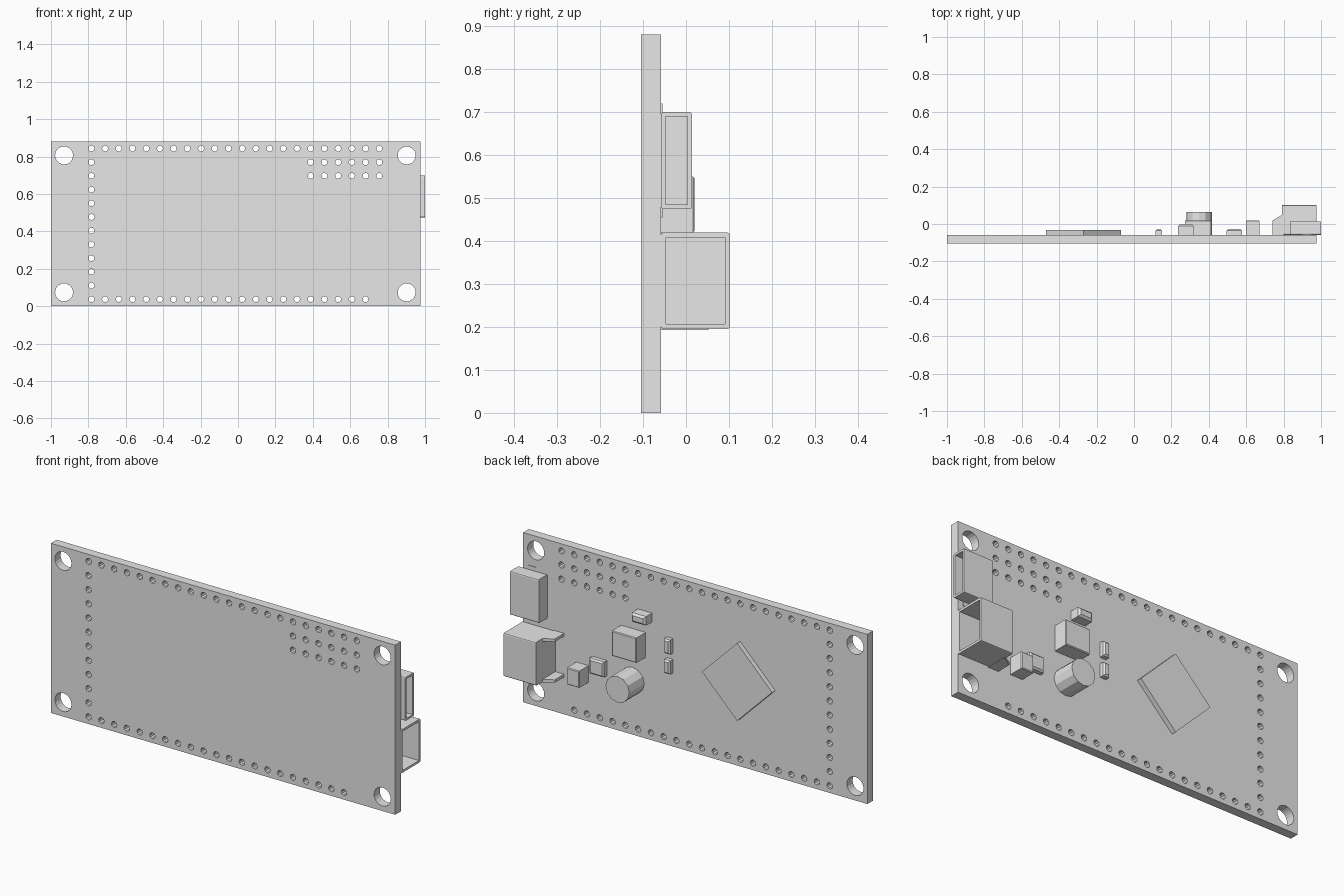
import bpy, bmesh, math
from mathutils import Matrix, Vector

if "Cube" in bpy.data.objects:
    bpy.data.objects.remove(bpy.data.objects["Cube"], do_unlink=True)

BACK = -0.058          # y of the component side of the board

grey = bpy.data.materials.new("plain_grey")
grey.use_nodes = True
grey.diffuse_color = (0.8, 0.8, 0.8, 1)
grey.node_tree.nodes["Principled BSDF"].inputs["Base Color"].default_value = (0.8, 0.8, 0.8, 1)


def finish(name, bm):
    bmesh.ops.recalc_face_normals(bm, faces=bm.faces)
    mesh = bpy.data.meshes.new(name)
    bm.to_mesh(mesh)
    bm.free()
    mesh.materials.append(grey)
    obj = bpy.data.objects.new(name, mesh)
    bpy.context.collection.objects.link(obj)


def box_mesh(x0, x1, y1, z0, z1):
    """Box standing on the component side of the board."""
    bm = bmesh.new()
    size = (x1 - x0, y1 - BACK, z1 - z0, 1)
    mid = Vector((x0 + x1, BACK + y1, z0 + z1)) / 2
    bmesh.ops.create_cube(bm, size=1, matrix=Matrix.Translation(mid) @ Matrix.Diagonal(size))
    return bm


def chip(name, x0, x1, y1, z0, z1, chamfer=0.008):
    """Box on the board with its outer rim chamfered."""
    bm = box_mesh(x0, x1, y1, z0, z1)
    rim = [e for e in bm.edges if all(v.co.y > y1 - 1e-4 for v in e.verts)]
    bmesh.ops.bevel(bm, geom=rim, offset=chamfer, segments=1, affect='EDGES')
    finish(name, bm)


def socket(name, x0, x1, y1, z0, z1, wall, depth):
    """Rounded shell, hollow towards +x."""
    bm = box_mesh(x0, x1, y1, z0, z1)
    long_edges = [e for e in bm.edges if abs(e.verts[0].co.x - e.verts[1].co.x) > 0.01]
    bmesh.ops.bevel(bm, geom=long_edges, offset=0.006, segments=2, profile=0.5, affect='EDGES')
    bm.normal_update()
    mouth = max(bm.faces, key=lambda f: f.calc_center_median().x)
    bmesh.ops.inset_region(bm, faces=[mouth], thickness=wall)
    pushed = bmesh.ops.extrude_discrete_faces(bm, faces=[mouth])["faces"][0]
    bmesh.ops.translate(bm, verts=pushed.verts, vec=(-depth, 0, 0))
    finish(name, bm)


# Circuit board: a filled outline with round holes, given thickness
curve = bpy.data.curves.new("board_outline", 'CURVE')
curve.dimensions = '2D'
curve.fill_mode = 'BOTH'
curve.extrude = 0.0235


def loop(points):
    spline = curve.splines.new('POLY')
    spline.points.add(len(points) - 1)
    for p, (x, z) in zip(spline.points, points):
        p.co = (x, z, 0, 1)
    spline.use_cyclic_u = True


def hole(x, z, radius, sides):
    loop([(x + radius * math.cos(math.tau * k / sides),
           z + radius * math.sin(math.tau * k / sides)) for k in range(sides)])


loop([(-1, 0), (0.975, 0), (0.975, 0.88), (-1, 0.88)])
for x in (-0.93, 0.902):
    for z in (0.074, 0.806):
        hole(x, z, 0.048, 20)

# Pin holes sit on a regular grid: two long rows, one column, one small block
pins = {(i, 11) for i in range(22)} | {(i, 0) for i in range(21)}
pins |= {(0, j) for j in range(11)}
pins |= {(i, j) for i in range(16, 22) for j in (9, 10)}
for i, j in sorted(pins):
    hole(-0.784 + 0.0733 * i, 0.037 + 0.0733 * j, 0.016, 10)

outline = bpy.data.objects.new("board_outline", curve)
bpy.context.collection.objects.link(outline)
bpy.context.view_layer.update()
flat = bpy.data.meshes.new_from_object(outline.evaluated_get(bpy.context.evaluated_depsgraph_get()))
bm = bmesh.new()
bm.from_mesh(flat)
bmesh.ops.remove_doubles(bm, verts=bm.verts, dist=0.0001)
bmesh.ops.transform(bm, verts=bm.verts,
                    matrix=Matrix.Translation((0, BACK - 0.0235, 0)) @ Matrix.Rotation(math.pi / 2, 4, 'X'))
for f in bm.faces:
    f.smooth = False
bpy.data.objects.remove(outline, do_unlink=True)
bpy.data.meshes.remove(flat)
finish("circuit_board", bm)

# Sockets at the +x end
socket("large_socket", 0.79, 0.975, 0.102, 0.195, 0.42, 0.012, 0.16)
socket("small_socket", 0.835, 1.0, 0.014, 0.474, 0.70, 0.011, 0.14)
finish("small_socket_pad", box_mesh(0.90, 0.945, BACK + 0.003, 0.455, 0.72))

# Side lugs behind the large socket
for name, z in (("lower_lug", 0.193), ("upper_lug", 0.405)):
    bm = bmesh.new()
    profile = [(0.74, BACK), (0.80, BACK), (0.80, 0.052), (0.785, 0.045), (0.74, 0.018)]
    base = bm.faces.new([bm.verts.new((x, y, z)) for x, y in profile])
    top = bmesh.ops.extrude_face_region(bm, geom=[base])["geom"]
    bmesh.ops.translate(bm, verts=[g for g in top if isinstance(g, bmesh.types.BMVert)], vec=(0, 0, 0.015))
    finish(name, bm)

# Main processor, turned by an eighth
bm = bmesh.new()
bmesh.ops.create_cube(bm, size=1, matrix=Matrix.Translation((-0.27, BACK + 0.0125, 0.447))
                      @ Matrix.Rotation(math.pi / 4, 4, 'Y') @ Matrix.Diagonal((0.285, 0.025, 0.285, 1)))
finish("processor", bm)

# Drum-shaped capacitor
bm = bmesh.new()
bmesh.ops.create_cone(bm, cap_ends=True, segments=12, radius1=0.068, radius2=0.068, depth=0.123,
                      matrix=Matrix.Translation((0.348, BACK + 0.0615, 0.281)) @ Matrix.Rotation(math.pi / 2, 4, 'X'))
finish("capacitor", bm)

# Small block components
chip("regulator", 0.272, 0.412, 0.02, 0.42, 0.55, 0.004)
chip("reset_button", 0.236, 0.318, 0.0, 0.613, 0.66, 0.01)
chip("upper_light", 0.115, 0.15, -0.028, 0.485, 0.56)
chip("lower_light", 0.115, 0.15, -0.028, 0.382, 0.452)
chip("crystal", 0.60, 0.67, 0.02, 0.203, 0.29, 0.004)
chip("diode", 0.495, 0.578, -0.028, 0.265, 0.345)
